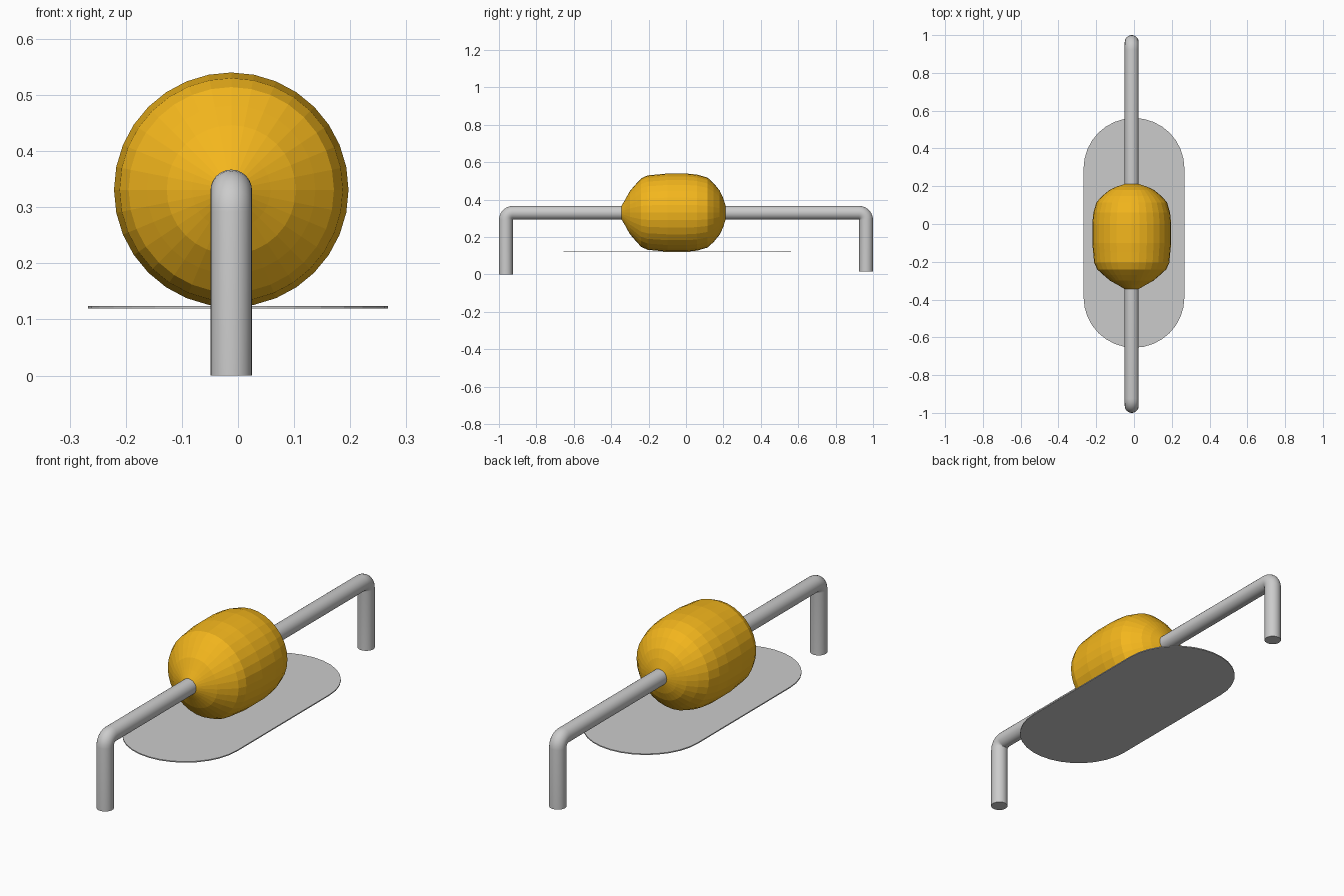
import bpy, bmesh
from math import sin, cos, pi, radians

if "Cube" in bpy.data.objects:
    bpy.data.objects.remove(bpy.data.objects["Cube"])

CX = -0.012      # rail and float axis
AXIS_Z = 0.33


def mesh_object(name, bm):
    bmesh.ops.recalc_face_normals(bm, faces=bm.faces)
    mesh = bpy.data.meshes.new(name)
    bm.to_mesh(mesh)
    bm.free()
    obj = bpy.data.objects.new(name, mesh)
    bpy.context.collection.objects.link(obj)
    return obj


def loft(bm, rings):
    """Join vertex rings into a capped tube."""
    rings = [[bm.verts.new(p) for p in ring] for ring in rings]
    n = len(rings[0])
    for a, b in zip(rings, rings[1:]):
        for i in range(n):
            j = (i + 1) % n
            bm.faces.new((a[i], a[j], b[j], b[i]))
    bm.faces.new(rings[0])
    bm.faces.new(rings[-1])


# bent rail: two legs and a crossbar, swept as a round tube
R, BEND, N = 0.037, 0.038, 24
END_Y = 0.963
stations = [(-END_Y, 0.0, 0.0)]                 # y, z, direction angle
for side in (-1, 1):
    for k in range(7):
        t = (k if side < 0 else 6 - k) / 6 * pi / 2
        y = side * (END_Y - BEND + BEND * cos(t))
        z = AXIS_Z - BEND + BEND * sin(t)
        stations.append((y, z, t if side < 0 else pi - t))
stations.append((END_Y, 0.015, pi))
rings = []
for y, z, t in stations:
    ring = []
    for i in range(N):
        a = 2 * pi * i / N
        u = R * sin(a)
        ring.append((CX + R * cos(a), y - u * cos(t), z + u * sin(t)))
    rings.append(ring)
bm = bmesh.new()
loft(bm, rings)
rail = mesh_object("bent_rail", bm)
bpy.context.view_layer.objects.active = rail
rail.select_set(True)
bpy.ops.object.shade_smooth_by_angle(angle=radians(40))

# barrel-shaped float turned around the rail
profile = [(-0.345, 0.036), (-0.325, 0.07), (-0.30, 0.115), (-0.27, 0.15),
           (-0.24, 0.183), (-0.205, 0.199), (-0.15, 0.204), (-0.10, 0.209),
           (0.0, 0.209), (0.06, 0.203), (0.115, 0.187), (0.148, 0.157),
           (0.18, 0.118), (0.198, 0.08), (0.212, 0.036)]
S = 32
bm = bmesh.new()
loft(bm, [[(CX + r * cos(2 * pi * i / S), y, AXIS_Z + 0.001 + r * sin(2 * pi * i / S))
           for i in range(S)] for y, r in profile])
barrel = mesh_object("barrel_float", bm)
yellow = bpy.data.materials.new("yellow")
yellow.diffuse_color = (0.9, 0.47, 0.012, 1)
yellow.use_nodes = True
yellow.node_tree.nodes["Principled BSDF"].inputs["Base Color"].default_value = yellow.diffuse_color
barrel.data.materials.append(yellow)

# thin plate with rounded ends below the float
PR, PY, HALF = 0.267, -0.047, 0.341
outline = []
for s, start in ((1, 0), (-1, pi)):
    for k in range(17):
        a = start + pi * k / 16
        outline.append((PR * cos(a), PY + s * HALF + PR * sin(a)))
bm = bmesh.new()
loft(bm, [[(x, y, z) for x, y in outline] for z in (0.119, 0.124)])
mesh_object("base_plate", bm)
